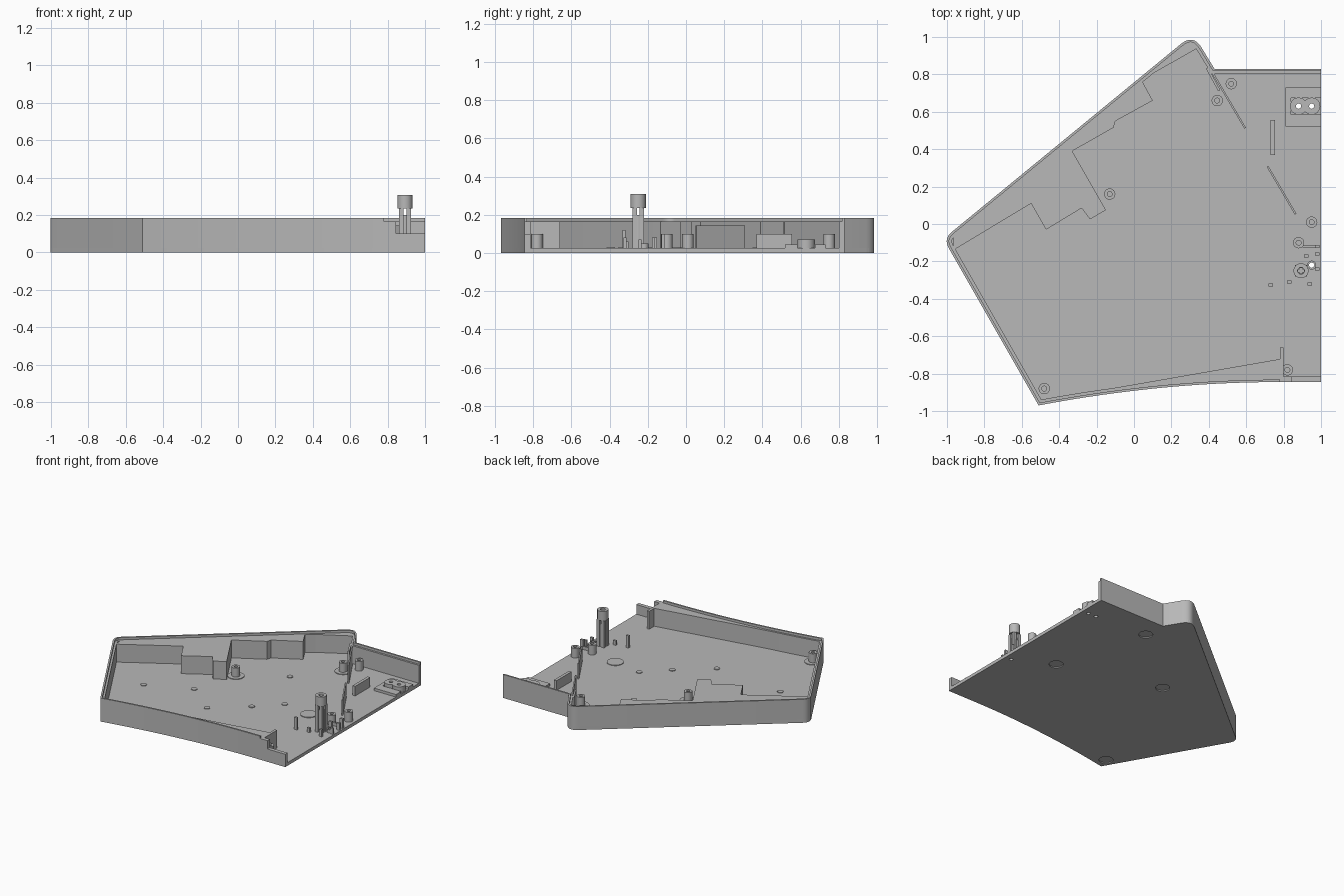
import bpy, bmesh, math
from mathutils import Vector

old = bpy.data.objects.get("Cube")
if old:
    bpy.data.objects.remove(old, do_unlink=True)

grey = bpy.data.materials.new("plain_grey")
grey.use_nodes = True
grey.diffuse_color = (0.48, 0.48, 0.48, 1)
grey.node_tree.nodes["Principled BSDF"].inputs["Base Color"].default_value = grey.diffuse_color

FLOOR, STEP, RIM = 0.025, 0.165, 0.183


def finish(name, bm, smooth=False):
    bmesh.ops.recalc_face_normals(bm, faces=bm.faces)
    me = bpy.data.meshes.new(name)
    bm.to_mesh(me)
    bm.free()
    me.materials.append(grey)
    ob = bpy.data.objects.new(name, me)
    bpy.context.collection.objects.link(ob)
    if smooth:
        bpy.ops.object.select_all(action='DESELECT')
        ob.select_set(True)
        bpy.context.view_layer.objects.active = ob
        bpy.ops.object.shade_smooth_by_angle(angle=math.radians(35))
    return ob


def add_prism(bm, pts, z0, z1):
    low = [bm.verts.new((p[0], p[1], z0)) for p in pts]
    top = [bm.verts.new((p[0], p[1], z1)) for p in pts]
    bm.faces.new(low[::-1])
    bm.faces.new(top)
    for i in range(len(pts)):
        j = (i + 1) % len(pts)
        bm.faces.new((low[i], low[j], top[j], top[i]))


def prism(name, pts, z0, z1, smooth=False):
    bm = bmesh.new()
    add_prism(bm, pts, z0, z1)
    return finish(name, bm, smooth)


def box(name, x0, x1, y0, y1, z0, z1):
    return prism(name, [(x0, y0), (x1, y0), (x1, y1), (x0, y1)], z0, z1)


def circle(x, y, r, n=24):
    return [(x + r * math.cos(math.tau * i / n), y + r * math.sin(math.tau * i / n)) for i in range(n)]


def disc(name, x, y, r, z0, z1):
    return prism(name, circle(x, y, r), z0, z1, True)


def tube(name, x, y, r, hole, z0, z1):
    """Hollow post with an open bore."""
    bm = bmesh.new()
    rings = [[bm.verts.new((*p, z)) for p in circle(x, y, rad)]
             for rad, z in ((r, z0), (r, z1), (hole, z1), (hole, z0))]
    n = len(rings[0])
    for k in range(4):
        a, b = rings[k], rings[(k + 1) % 4]
        for i in range(n):
            j = (i + 1) % n
            bm.faces.new((a[i], a[j], b[j], b[i]))
    return finish(name, bm, True)


def bezier(a, c, b, n):
    a, c, b = Vector(a), Vector(c), Vector(b)
    return [a * (1 - t) ** 2 + c * 2 * t * (1 - t) + b * t * t for t in (i / n for i in range(n + 1))]


def inset(path, d):
    """Offset an open path to its left with mitred corners."""
    out = []
    for i, p in enumerate(path):
        dirs = []
        if i > 0:
            dirs.append((p - path[i - 1]).normalized())
        if i < len(path) - 1:
            dirs.append((path[i + 1] - p).normalized())
        norms = [Vector((-v.y, v.x)) for v in dirs]
        m = sum(norms, Vector((0, 0))).normalized()
        out.append(p + m * d / max(0.5, m.dot(norms[0])))
    return out


def strip(name, path, width, z0, z1):
    return prism(name, list(path) + inset(path, width)[::-1], z0, z1, True)


def plate(name, a, b, width, z0, z1):
    return strip(name, [Vector(a), Vector(b)], width, z0, z1)


# Outline of the tray, open on the +x side
arc = bezier((-0.51, -0.97), (0.15, -0.845), (0.78, -0.845), 20)
path = [Vector((1, 0.83)), Vector((0.43, 0.83))]
path += bezier((0.36, 0.945), (0.316, 1.016), (0.25, 0.962), 8)
path += bezier((-0.975, -0.043), (-1.019, -0.079), (-0.99, -0.13), 8)
path += arc
outline = path + [Vector((1, -0.845))]

bosses = [(0.52, 0.75), (0.445, 0.66), (-0.13, 0.16), (0.95, 0.01),
          (0.88, -0.1), (0.82, -0.78), (-0.48, -0.88)]
feet = [(0.445, 0.66), (-0.13, 0.16), (-0.48, -0.88), (0.66, -0.07)]
through = [(0.88, 0.63), (0.95, 0.63), (0.95, -0.22)]

# Floor with foot recesses and through holes
floor = prism("floor", outline, 0, FLOOR)
bm = bmesh.new()
for x, y in feet:
    add_prism(bm, circle(x, y, 0.05), -0.02, 0.008)
for x, y in through:
    add_prism(bm, circle(x, y, 0.014), -0.02, 0.1)
cutter = finish("floor_cutter", bm)
cutter.hide_render = True
mod = floor.modifiers.new("holes", 'BOOLEAN')
mod.operation = 'DIFFERENCE'
mod.solver = 'EXACT'
mod.object = cutter
dg = bpy.context.evaluated_depsgraph_get()
floor.data = bpy.data.meshes.new_from_object(floor.evaluated_get(dg))
floor.modifiers.clear()
bpy.data.objects.remove(cutter, do_unlink=True)

# Stepped outer wall
strip("outer_rim", path, 0.013, FLOOR, RIM)
strip("inner_ledge", path, 0.028, FLOOR, STEP)

# Front wall thickening, its end plate and the lowered front section
prism("front_wedge", arc[:-1] + [Vector((0.78, -0.84)), Vector((0.78, -0.722)), Vector((-0.5, -0.945))],
      FLOOR, STEP)
box("front_end_plate", 0.78, 0.8, -0.845, -0.66, FLOOR, STEP)
box("front_end_wall", 0.8, 0.845, -0.845, -0.815, FLOOR, STEP)
box("front_low_wall", 0.845, 1, -0.845, -0.815, FLOOR, 0.1)

# Stepped filler along the long back wall
prism("back_filler", [(-0.965, -0.14), (-0.55, 0.11), (-0.47, -0.03), (-0.28, 0.085), (-0.235, 0.025),
                      (-0.15, 0.075), (-0.33, 0.39), (-0.11, 0.515), (-0.1, 0.55), (0.1, 0.66),
                      (0.04, 0.77), (0.34, 0.94), (0.3, 0.97), (0.25, 0.95), (-0.965, -0.05)],
      FLOOR, STEP)

# Screw bosses, foot pads and locating pads
for i, (x, y) in enumerate(bosses):
    tube(f"screw_boss_{i}", x, y, 0.03, 0.013, FLOOR, 0.1)
for i, (x, y) in enumerate(feet):
    tube(f"foot_pad_{i}", x, y, 0.06, 0.013, FLOOR, 0.03)
disc("foot_pad_plug", 0.66, -0.07, 0.014, FLOOR, 0.03)
pads = [(0.19, 0.37), (0.425, -0.03), (0.255, -0.195), (0.01, -0.395), (-0.245, -0.19), (-0.58, -0.335)]
for i, (x, y) in enumerate(pads):
    disc(f"locating_pad_{i}", x, y, 0.022, FLOOR, 0.03)

# Interior plates
plate("corner_plate", (0.385, 0.83), (0.45, 0.71), 0.013, FLOOR, STEP)
plate("back_divider", (0.41, 0.815), (0.59, 0.51), 0.01, FLOOR, STEP)
plate("middle_divider", (0.71, 0.305), (0.86, 0.05), 0.01, FLOOR, 0.145)
box("upright_block", 0.73, 0.753, 0.37, 0.555, FLOOR, 0.1)

# Socket base with two rings
for n, (x0, x1, y0, y1) in enumerate([(0.81, 1, 0.52, 0.585), (0.81, 1, 0.675, 0.73), (0.81, 0.84, 0.585, 0.675)]):
    box(f"socket_base_{n}", x0, x1, y0, y1, FLOOR, 0.045)
for i, x in enumerate((0.88, 0.95)):
    tube(f"socket_ring_{i}", x, 0.63, 0.046, 0.014, FLOOR, 0.07)

# Tall post: slotted shaft with a hollow cap
px, py = 0.893, -0.25
tube("post_cap", px, py, 0.04, 0.018, 0.235, 0.308)
for i in range(4):
    a = math.pi / 4 + i * math.pi / 2
    cx, cy = px + 0.027 * math.cos(a), py + 0.027 * math.sin(a)
    box(f"post_leg_{i}", cx - 0.012, cx + 0.012, cy - 0.012, cy + 0.012, FLOOR, 0.235)
tube("post_core", px, py, 0.024, 0.016, FLOOR, 0.2)

# Small clips around the post
for i, (x, y, h) in enumerate([(0.92, -0.17, 0.08), (0.98, -0.16, 0.08), (0.98, -0.12, 0.1), (0.98, -0.24, 0.07),
                               (0.94, -0.32, 0.08), (0.83, -0.31, 0.06), (0.73, -0.325, 0.12)]):
    box(f"clip_{i}", x - 0.012, x + 0.012, y - 0.008, y + 0.008, FLOOR, h)
tube("small_ring", 0.95, -0.22, 0.024, 0.014, FLOOR, 0.05)
box("clip_bar", 0.9, 0.99, -0.125, -0.115, FLOOR, 0.05)
